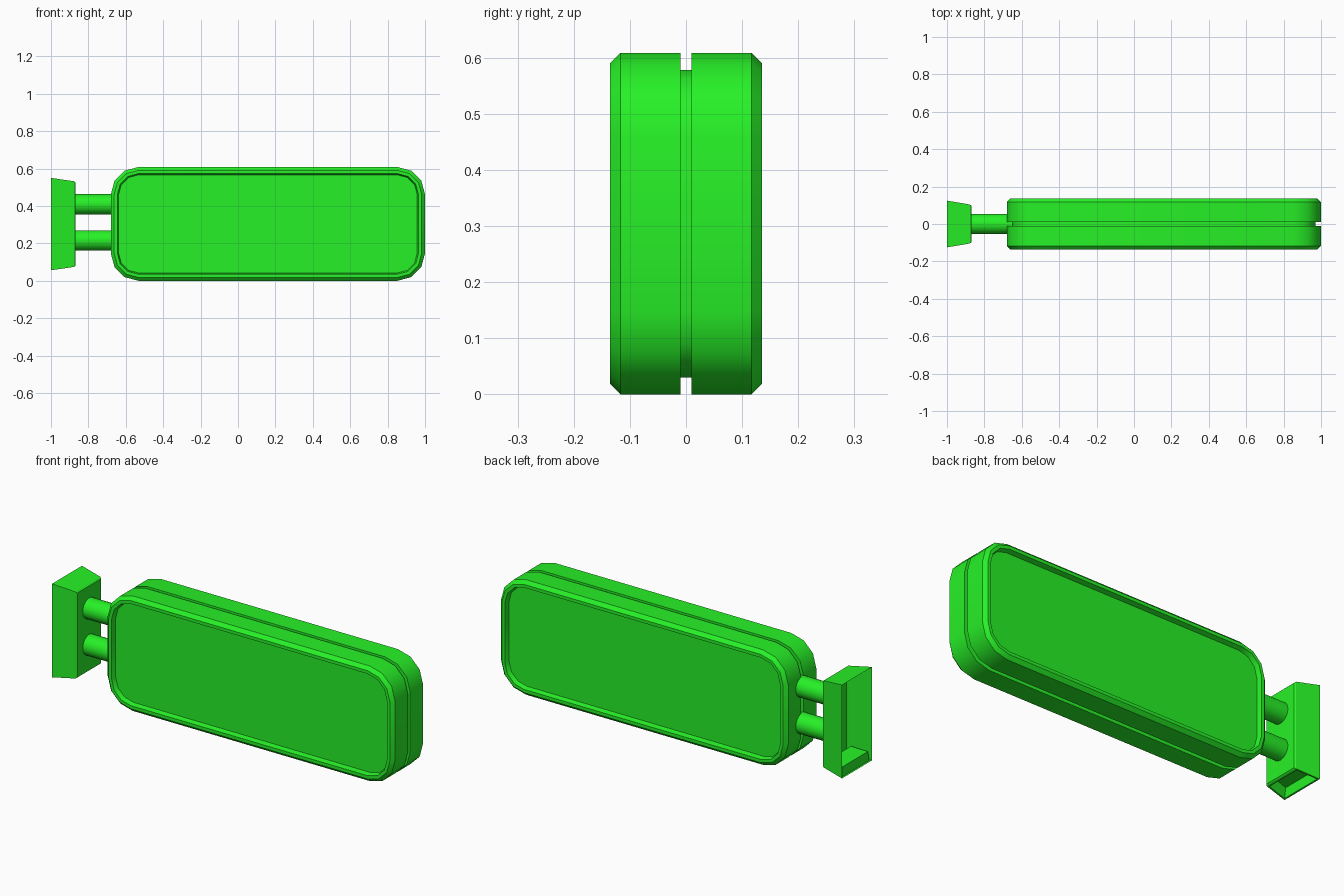
import bpy, bmesh
from math import sin, cos, pi, radians

if "Cube" in bpy.data.objects:
    bpy.data.objects.remove(bpy.data.objects["Cube"])

green = bpy.data.materials.new("green")
green.diffuse_color = (0.02, 0.88, 0.02, 1)
green.use_nodes = True
green.node_tree.nodes["Principled BSDF"].inputs["Base Color"].default_value = green.diffuse_color

X0, X1, H, R = -0.68, 1.0, 0.608, 0.147   # sign outline


def finish(bm, name, angle=35):
    bmesh.ops.recalc_face_normals(bm, faces=bm.faces)
    me = bpy.data.meshes.new(name)
    bm.to_mesh(me)
    bm.free()
    me.materials.append(green)
    ob = bpy.data.objects.new(name, me)
    bpy.context.collection.objects.link(ob)
    bpy.ops.object.select_all(action='DESELECT')
    ob.select_set(True)
    bpy.context.view_layer.objects.active = ob
    bpy.ops.object.shade_smooth_by_angle(angle=radians(angle))
    return ob


def outline(inset, y):
    """Rounded rectangle with three segments per corner."""
    r = R - inset
    centres = [(X1 - R, H - R), (X0 + R, H - R), (X0 + R, R), (X1 - R, R)]
    return [(cx + r * cos(a), y, cz + r * sin(a))
            for q, (cx, cz) in enumerate(centres)
            for a in [(q + k / 3) * pi / 2 for k in range(4)]]


def loft(bm, rings, cap_start=False, cap_end=False):
    loops = [[bm.verts.new(p) for p in ring] for ring in rings]
    n = len(loops[0])
    for a, b in zip(loops, loops[1:]):
        for i in range(n):
            j = (i + 1) % n
            bm.faces.new((a[i], a[j], b[j], b[i]))
    if cap_start:
        bm.faces.new(loops[0])
    if cap_end:
        bm.faces.new(loops[-1])


# Two framed halves, each with a recessed panel
profile = [(0.042, 0.110), (0.035, 0.135), (0.018, 0.135),
           (0, 0.117), (0, 0.010), (0.03, 0.010)]
for side, name in ((-1, "front_sign_half"), (1, "back_sign_half")):
    bm = bmesh.new()
    loft(bm, [outline(i, side * y) for i, y in profile], cap_start=True)
    finish(bm, name)

# Core band at the bottom of the groove
bm = bmesh.new()
loft(bm, [outline(0.03, -0.010), outline(0.03, 0.010)])
finish(bm, "core_band")

# Two poles joining sign and wall mount
for z, name in ((0.409, "upper_pole"), (0.216, "lower_pole")):
    bm = bmesh.new()
    loft(bm, [[(x, 0.054 * cos(a), z + 0.054 * sin(a))
               for a in [2 * pi * k / 24 for k in range(24)]]
              for x in (-0.875, -0.648)], cap_start=True, cap_end=True)
    finish(bm, name)

# Tapered wall mount, open at the back, with a pocket in its underside
bm = bmesh.new()
loft(bm, [[(x, -hy, zc - hz), (x, hy, zc - hz), (x, hy, zc + hz), (x, -hy, zc + hz)]
          for x, hy, hz, zc in ((-1.0, 0.125, 0.247, 0.303),
                                (-0.877, 0.104, 0.229, 0.303),
                                (-0.870, 0.098, 0.223, 0.303))], cap_end=True)
bmesh.ops.recalc_face_normals(bm, faces=bm.faces)
bm.normal_update()
bottom = min(bm.faces, key=lambda f: f.calc_center_median().z)
bmesh.ops.inset_individual(bm, faces=[bottom], thickness=0.013)
bmesh.ops.inset_individual(bm, faces=[bottom], thickness=0.014, depth=-0.05)
finish(bm, "wall_mount", 20)
